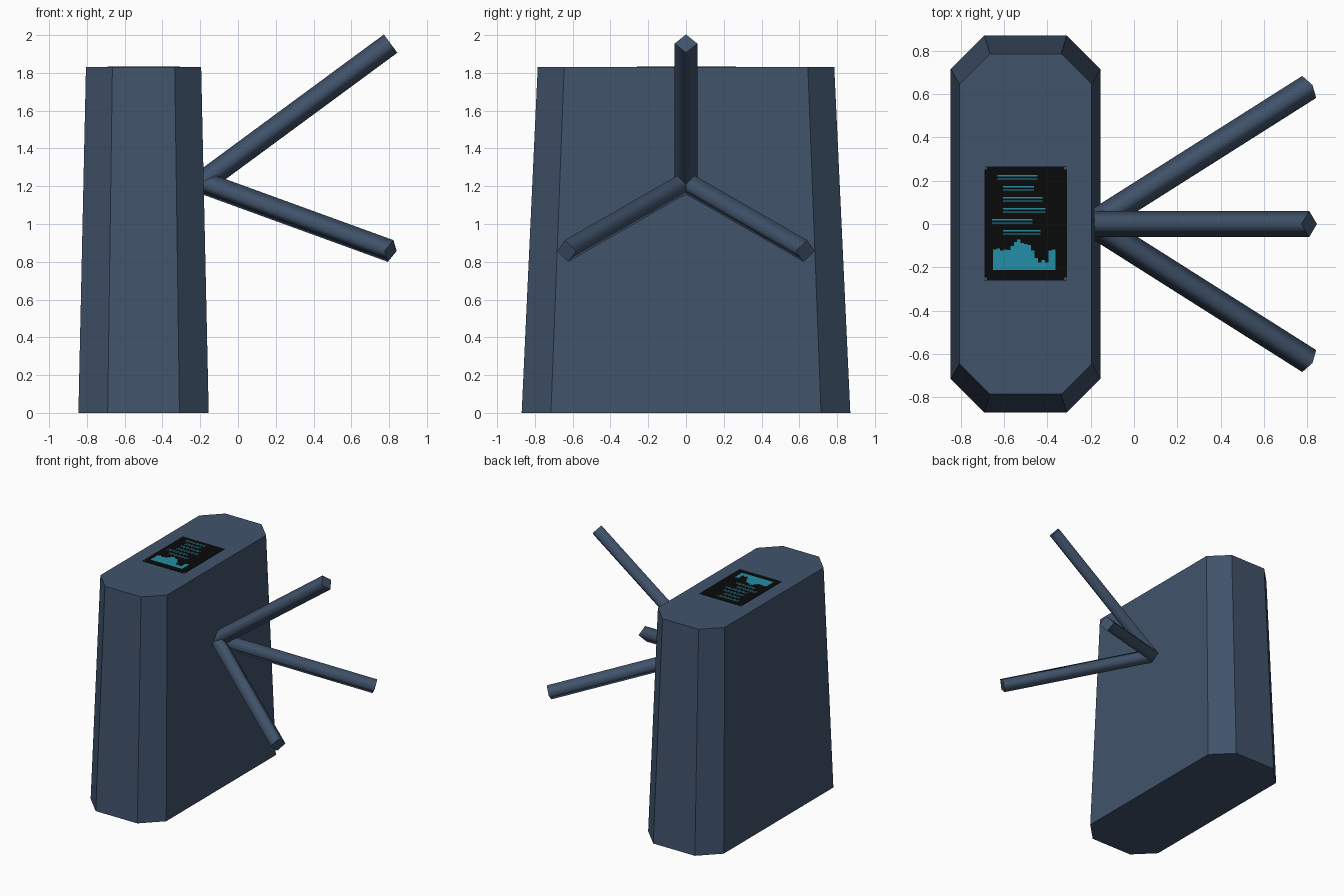
import bpy
import bmesh
from mathutils import Vector

if "Cube" in bpy.data.objects:
    bpy.data.objects.remove(bpy.data.objects["Cube"])


def material(name, rgb):
    m = bpy.data.materials.new(name)
    m.diffuse_color = (*rgb, 1)
    m.use_nodes = True
    m.node_tree.nodes["Principled BSDF"].inputs["Base Color"].default_value = m.diffuse_color
    return m


STEEL = material("slate blue", (0.052, 0.086, 0.145))
BLACK = material("screen black", (0.003, 0.003, 0.003))
TEAL = material("display teal", (0.017, 0.27, 0.38))
GREY = material("corner grey", (0.06, 0.07, 0.08))


def finish(name, bm, mat):
    bmesh.ops.recalc_face_normals(bm, faces=bm.faces)
    mesh = bpy.data.meshes.new(name)
    bm.to_mesh(mesh)
    bm.free()
    mesh.materials.append(mat)
    ob = bpy.data.objects.new(name, mesh)
    bpy.context.collection.objects.link(ob)
    return ob


def octagon(hx, hy, c):
    """Rectangle with clipped corners, counter-clockwise."""
    return [(hx, -hy + c), (hx, hy - c), (hx - c, hy), (-hx + c, hy),
            (-hx, hy - c), (-hx, -hy + c), (-hx + c, -hy), (hx - c, -hy)]


def loft(bm, lower, upper):
    """Closed solid between two rings of equal length."""
    a = [bm.verts.new(p) for p in lower]
    b = [bm.verts.new(p) for p in upper]
    n = len(a)
    sides = [bm.faces.new((a[i], a[(i + 1) % n], b[(i + 1) % n], b[i])) for i in range(n)]
    caps = [bm.faces.new(a[::-1]), bm.faces.new(b)]
    return sides, caps


def plates(name, rects, z, mat):
    """Flat rectangles (x0, x1, y0, y1) lying at height z."""
    bm = bmesh.new()
    for x0, x1, y0, y1 in rects:
        bm.faces.new([bm.verts.new((x, y, z)) for x, y in
                      ((x0, y0), (x1, y0), (x1, y1), (x0, y1))])
    return finish(name, bm, mat)


# Tapered body with clipped corners
TOP, CX = 1.83, -0.5
bm = bmesh.new()
loft(bm, [(CX + x, y, 0) for x, y in octagon(0.345, 0.87, 0.155)],
     [(CX + x, y, TOP) for x, y in octagon(0.305, 0.785, 0.14)])
finish("body", bm, STEEL)

# Three four-sided arms spreading from one point on the side wall
root = Vector((-0.19, 0, 1.22))
for name, tip in (("upper_arm", (0.808, 0, 1.955)),
                  ("front_arm", (0.808, -0.632, 0.857)),
                  ("back_arm", (0.808, 0.632, 0.857))):
    tip = Vector(tip)
    d = (tip - root).normalized()
    across = Vector((0, 0, 1)).cross(d).normalized()
    up = d.cross(across)
    ring = [v * 0.06 for v in (across, up, -across, -up)]
    bm = bmesh.new()
    sides, caps = loft(bm, [root + v for v in ring], [tip + v for v in ring])
    for f in sides:
        f.smooth = True
    for f in caps:
        for e in f.edges:
            e.smooth = False
    finish(name, bm, STEEL)

# Screen on the top
bm = bmesh.new()
box = [(-0.69, -0.26), (-0.308, -0.26), (-0.308, 0.265), (-0.69, 0.265)]
loft(bm, [(x, y, TOP - 0.002) for x, y in box], [(x, y, TOP + 0.003) for x, y in box])
finish("screen", bm, BLACK)

# Screen readout: six pairs of thin strips
rows = [(-0.63, -0.446), (-0.603, -0.46), (-0.603, -0.423),
        (-0.603, -0.409), (-0.654, -0.469), (-0.603, -0.432)]
strips = []
for i, (x0, x1) in enumerate(rows):
    y = 0.215 - 0.0507 * i
    for s in (-0.0075, 0.0075):
        strips.append((x0, x1, y + s - 0.003, y + s + 0.003))
plates("readout_lines", strips, TOP + 0.005, TEAL)

# Screen graph: columns of varying height
heights = [0.095, 0.10, 0.09, 0.095, 0.092, 0.11, 0.13, 0.14, 0.125, 0.12,
           0.115, 0.09, 0.055, 0.035, 0.045, 0.035, 0.09, 0.095]
w = 0.287 / len(heights)
plates("graph_columns", [(-0.65 + w * i, -0.65 + w * (i + 1), -0.212, -0.212 + h)
                         for i, h in enumerate(heights)], TOP + 0.005, TEAL)

# Small marks in the screen corners
marks = [(x - 0.006, x + 0.006, y - 0.006, y + 0.006)
         for x in (-0.683, -0.316) for y in (-0.252, 0.257)]
plates("corner_marks", marks, TOP + 0.005, GREY)
